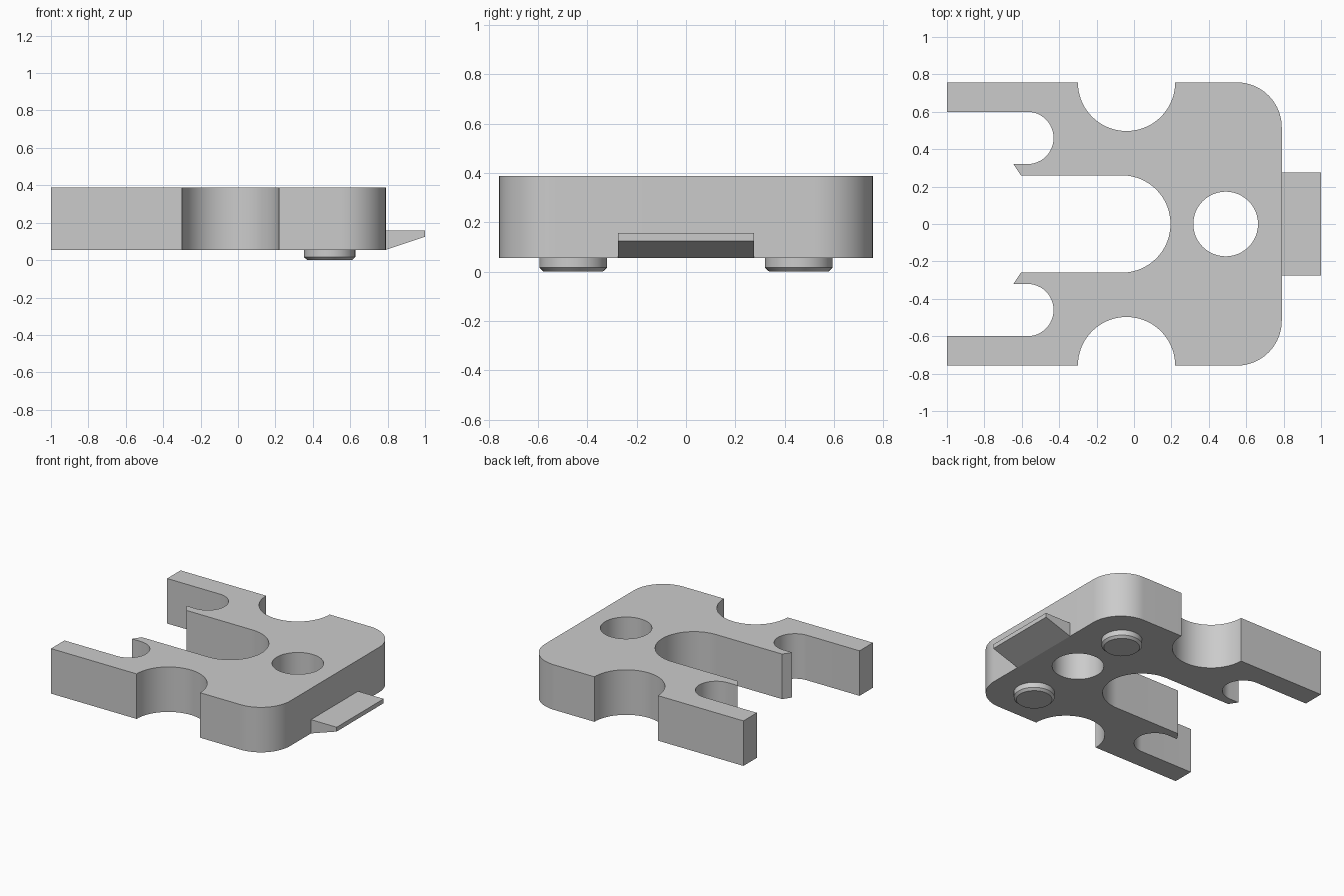
import bpy, bmesh
from math import cos, sin, radians, pi

cube = bpy.data.objects.get("Cube")
if cube:
    bpy.data.objects.remove(cube, do_unlink=True)

grey = bpy.data.materials.new("light grey")
grey.use_nodes = True
COLOUR = (0.6, 0.6, 0.6, 1)
grey.diffuse_color = COLOUR
grey.node_tree.nodes["Principled BSDF"].inputs["Base Color"].default_value = COLOUR

BOTTOM, TOP = 0.055, 0.388


def arc(cx, cy, r, start, end, n=24):
    angles = [radians(start + (end - start) * i / n) for i in range(n + 1)]
    return [(cx + r * cos(a), cy + r * sin(a)) for a in angles]


def finish(name, bm):
    bmesh.ops.recalc_face_normals(bm, faces=bm.faces)
    mesh = bpy.data.meshes.new(name)
    bm.to_mesh(mesh)
    bm.free()
    mesh.materials.append(grey)
    ob = bpy.data.objects.new(name, mesh)
    bpy.context.collection.objects.link(ob)
    bpy.ops.object.select_all(action="DESELECT")
    ob.select_set(True)
    bpy.context.view_layer.objects.active = ob
    bpy.ops.object.shade_smooth_by_angle(angle=radians(25))
    return ob


def extrude_loops(name, loops, offset):
    """Fill closed 3D loops (inner loops become holes) and extrude them."""
    bm = bmesh.new()
    for loop in loops:
        vs = [bm.verts.new(p) for p in loop]
        for a, b in zip(vs, vs[1:] + vs[:1]):
            bm.edges.new((a, b))
    bmesh.ops.triangle_fill(bm, edges=bm.edges[:], use_beauty=True)
    bmesh.ops.dissolve_limit(bm, angle_limit=0.01, verts=[], edges=[])
    geom = bmesh.ops.extrude_face_region(bm, geom=bm.faces[:], use_keep_orig=True)["geom"]
    moved = [g for g in geom if isinstance(g, bmesh.types.BMVert)]
    bmesh.ops.translate(bm, verts=moved, vec=offset)
    return finish(name, bm)


# Body plate: half outline from the central slot round to the rounded corner
half = arc(-0.065, 0, 0.26, 0, 90)                    # central slot
half += [(-0.605, 0.26), (-0.645, 0.32)]              # hooked inner prong
half += arc(-0.57, 0.46, 0.14, -90, 90)               # narrow side slot
half += [(-1, 0.6), (-1, 0.757)]                      # outer prong
half += arc(-0.04, 0.757, 0.26, 180, 360, 36)         # scalloped side
half += arc(0.55, 0.517, 0.24, 90, 0)                 # rounded corner
outline = half + [(x, -y) for x, y in reversed(half[1:])]
hole = arc(0.49, 0, 0.173, 0, 360, 48)[:-1]
extrude_loops("body_plate", [[(x, y, BOTTOM) for x, y in loop] for loop in (outline, hole)],
              (0, 0, TOP - BOTTOM))

# Wedge lip on the end
lip = [(0.79, BOTTOM), (1, 0.125), (1, 0.157), (0.79, 0.157)]
extrude_loops("end_lip", [[(x, -0.275, z) for x, z in lip]], (0, 0.55, 0))

# Chamfered round feet
for name, side in (("left_foot", 1), ("right_foot", -1)):
    bm = bmesh.new()
    rings = []
    for r, z in ((0.12, 0), (0.137, 0.016), (0.137, BOTTOM)):
        rings.append([bm.verts.new((x, y, z))
                      for x, y in arc(0.49, side * 0.457, r, 0, 360, 40)[:-1]])
    for low, high in zip(rings, rings[1:]):
        for i in range(len(low)):
            j = (i + 1) % len(low)
            bm.faces.new((low[i], low[j], high[j], high[i]))
    bm.faces.new(rings[0])
    bm.faces.new(rings[-1])
    finish(name, bm)
